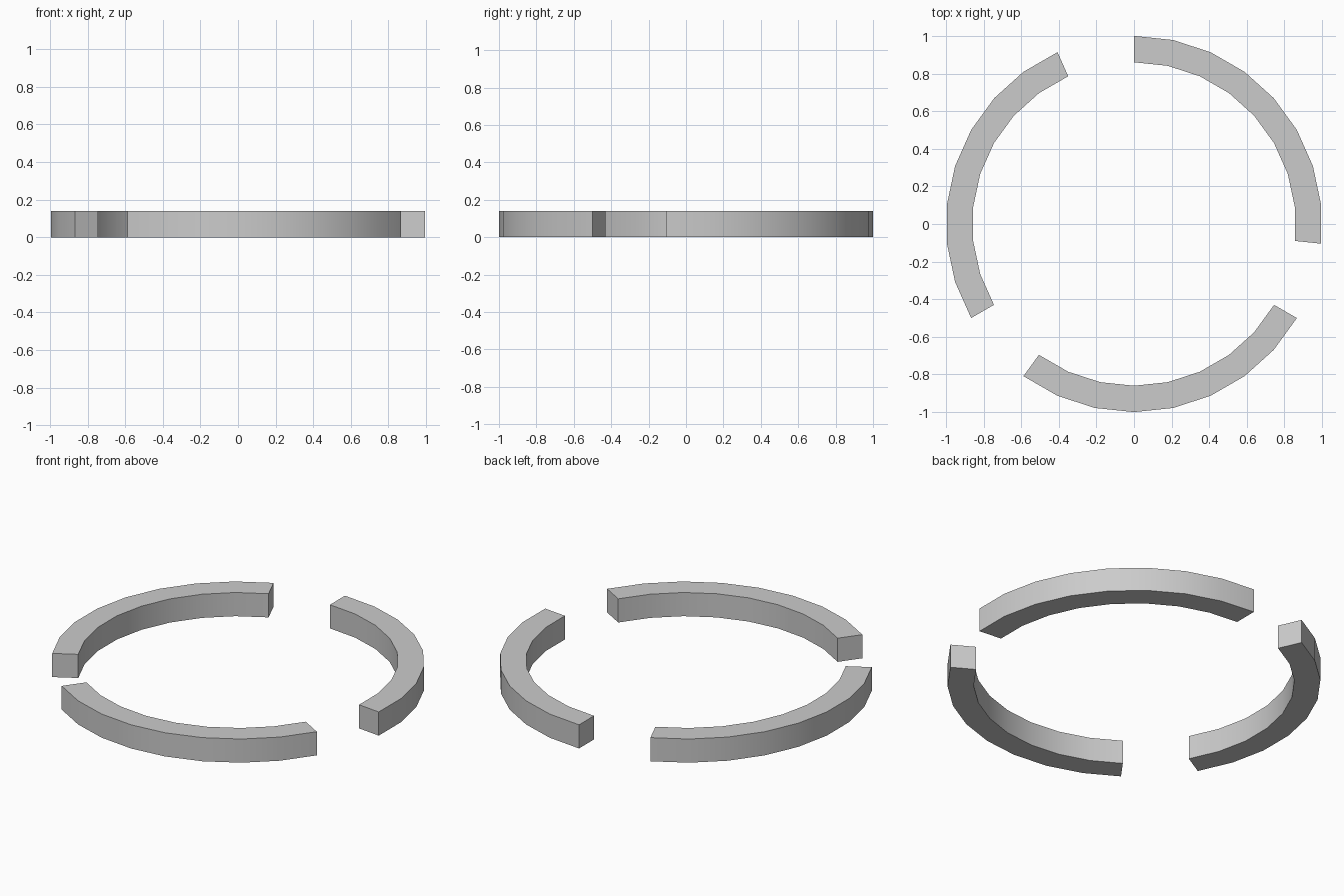
import bpy, bmesh
from math import sin, cos, radians

if "Cube" in bpy.data.objects:
    bpy.data.objects.remove(bpy.data.objects["Cube"])

OUTER, INNER, HEIGHT = 1.0, 0.86, 0.14
STEP = 12       # 30-sided ring
SEGMENTS = 8    # facets per arc, leaving 24 degree gaps


def ring_arc(name, start):
    """Square-section arc, running clockwise from the +y axis."""
    bm = bmesh.new()
    sections = []
    for i in range(SEGMENTS + 1):
        a = radians(start + i * STEP)
        sections.append([bm.verts.new((r * sin(a), r * cos(a), z))
                         for r, z in ((INNER, 0), (OUTER, 0), (OUTER, HEIGHT), (INNER, HEIGHT))])
    for s, t in zip(sections, sections[1:]):
        for k in range(4):
            n = (k + 1) % 4
            bm.faces.new((s[k], s[n], t[n], t[k]))
    # end caps
    bm.faces.new(sections[0])
    bm.faces.new(sections[-1][::-1])
    bmesh.ops.recalc_face_normals(bm, faces=bm.faces)
    mesh = bpy.data.meshes.new(name)
    bm.to_mesh(mesh)
    bm.free()
    obj = bpy.data.objects.new(name, mesh)
    bpy.context.collection.objects.link(obj)
    # smooth curved walls, sharp edges elsewhere
    bpy.ops.object.select_all(action='DESELECT')
    obj.select_set(True)
    bpy.context.view_layer.objects.active = obj
    bpy.ops.object.shade_smooth_by_angle(angle=radians(30))


# three arcs, evenly spaced around the ring
for name, start in (("right_arc", 0), ("front_arc", 120), ("left_arc", 240)):
    ring_arc(name, start)
